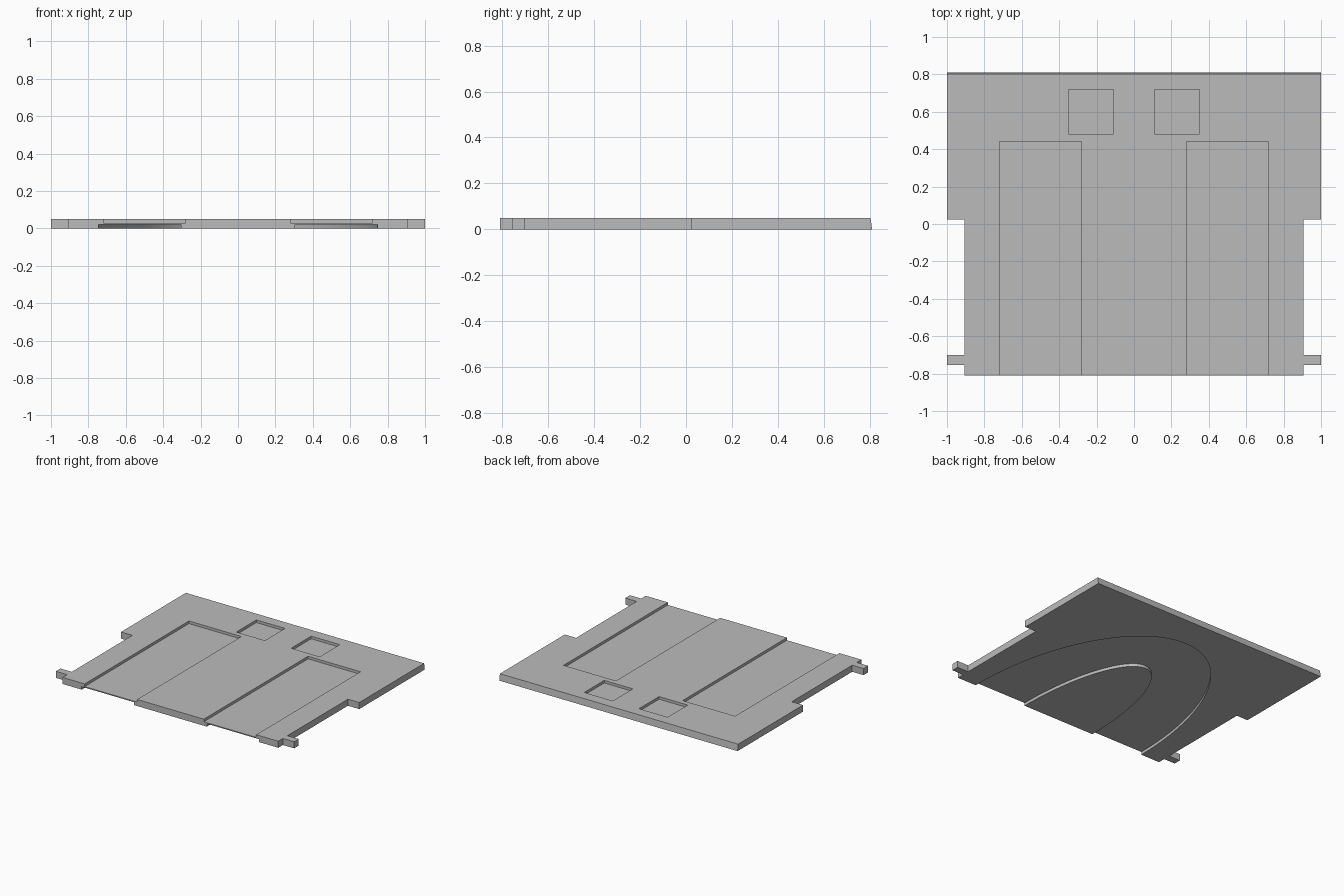
import bpy, bmesh, math

cube = bpy.data.objects.get("Cube")
if cube:
    bpy.data.objects.remove(cube, do_unlink=True)

THICK = 0.05
FRONT, BACK = -0.81, 0.81

grey = bpy.data.materials.new("plain_grey")
grey.use_nodes = True
colour = (0.5, 0.5, 0.5, 1)
grey.diffuse_color = colour
grey.node_tree.nodes["Principled BSDF"].inputs["Base Color"].default_value = colour


def prism(name, outline, z0, z1):
    """Extrude a flat outline between two heights."""
    bm = bmesh.new()
    face = bm.faces.new([bm.verts.new((x, y, z0)) for x, y in outline])
    moved = bmesh.ops.extrude_face_region(bm, geom=[face])["geom"]
    for v in moved:
        if isinstance(v, bmesh.types.BMVert):
            v.co.z = z1
    bmesh.ops.recalc_face_normals(bm, faces=bm.faces)
    mesh = bpy.data.meshes.new(name)
    bm.to_mesh(mesh)
    bm.free()
    mesh.materials.append(grey)
    obj = bpy.data.objects.new(name, mesh)
    bpy.context.collection.objects.link(obj)
    return obj


def rect(x0, x1, y0, y1):
    return [(x0, y0), (x1, y0), (x1, y1), (x0, y1)]


def arch(half_width, height, steps=48):
    """Half ellipse rising from the front edge, right end to left end."""
    angles = [math.pi * i / steps for i in range(steps + 1)]
    return [(half_width * math.cos(a), FRONT + height * math.sin(a)) for a in angles]


def cut(target, cutter):
    cutter.hide_render = True
    mod = target.modifiers.new("cut", 'BOOLEAN')
    mod.operation, mod.solver, mod.object = 'DIFFERENCE', 'EXACT', cutter
    bpy.context.view_layer.objects.active = target
    bpy.ops.object.modifier_apply(modifier=mod.name)
    bpy.data.objects.remove(cutter, do_unlink=True)


# Plate with a wide back and two small side tabs near the front
half = [(0.905, FRONT), (0.905, -0.755), (1, -0.755), (1, -0.7),
        (0.905, -0.7), (0.905, 0.025), (1, 0.025), (1, BACK)]
outline = half + [(-x, y) for x, y in reversed(half)]
plate = prism("floor_plate", outline, 0, THICK)

# Slightly sloped back edge
for v in plate.data.vertices:
    if v.co.y > 0.8 and v.co.z > 0.01:
        v.co.y -= 0.007

# Long recesses open at the front, and square pockets, on the top
for side in (-1, 1):
    for name, x0, x1, y0, y1 in (("long_recess", 0.28, 0.72, -0.9, 0.44),
                                 ("square_pocket", 0.11, 0.35, 0.48, 0.72)):
        shape = rect(*sorted((side * x0, side * x1)), y0, y1)
        cut(plate, prism(name, shape, 0.03, 0.1))

# Arched groove on the underside, open at the front
outer, inner = arch(0.745, 1.37), arch(0.305, 0.93)
shape = ([(0.745, -0.9)] + outer + [(-0.745, -0.9), (-0.305, -0.9)]
         + inner[::-1] + [(0.305, -0.9)])
cut(plate, prism("arched_groove", shape, -0.05, 0.022))

# Smooth the curved groove walls, keep the edges sharp
bpy.ops.object.select_all(action='DESELECT')
plate.select_set(True)
bpy.context.view_layer.objects.active = plate
bpy.ops.object.shade_smooth_by_angle(angle=math.radians(30))
